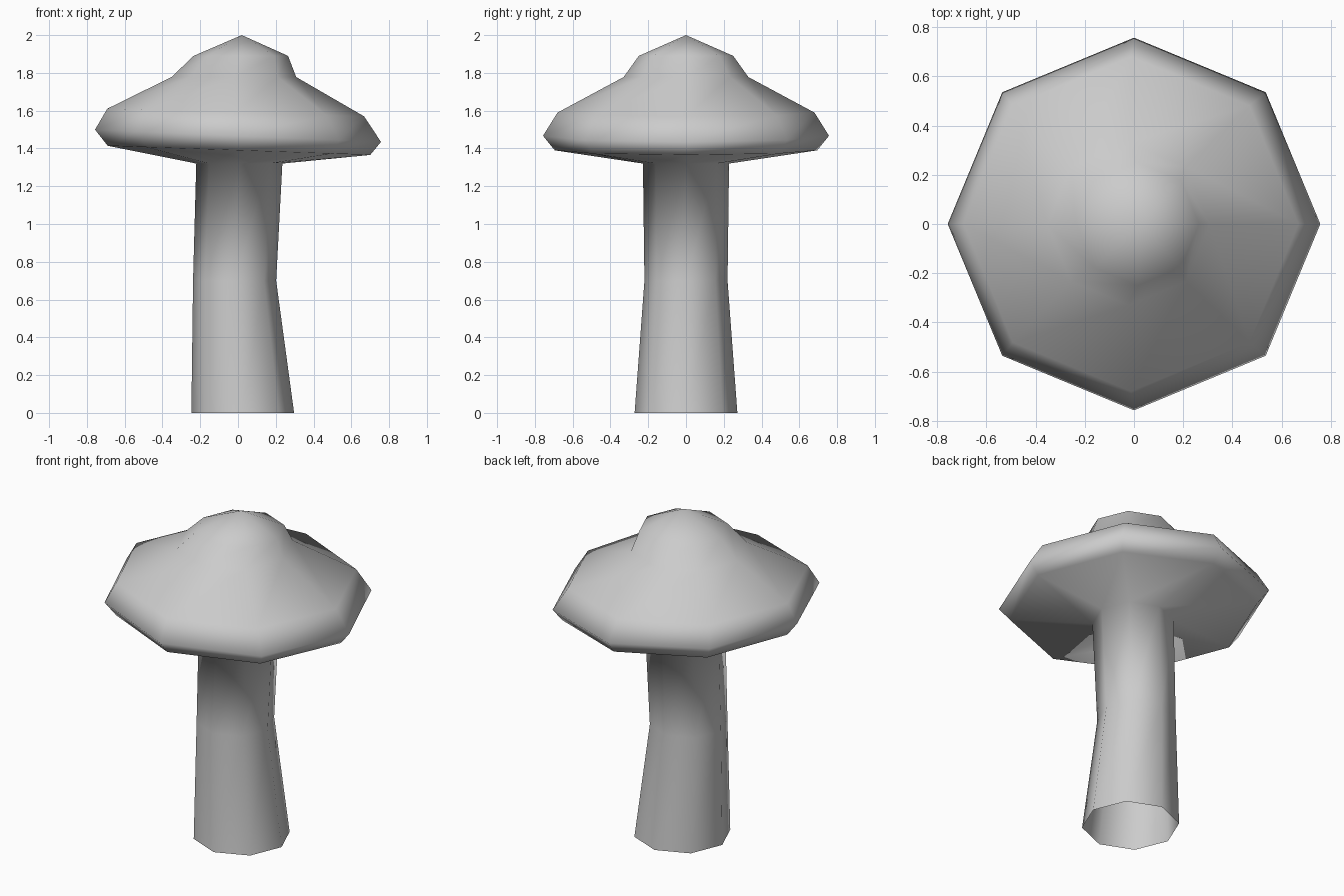
import bpy, bmesh
from math import cos, sin, tau

cube = bpy.data.objects.get("Cube")
if cube:
    bpy.data.objects.remove(cube)

SIDES = 8

# One flat colour
grey = bpy.data.materials.new("plain grey")
grey.use_nodes = True
colour = (0.6, 0.6, 0.6, 1)
grey.diffuse_color = colour
grey.node_tree.nodes["Principled BSDF"].inputs["Base Color"].default_value = colour


def add_ring(bm, cx, radius, z, tilt):
    """Octagonal ring, leaning along x by the tilt slope."""
    ring = []
    for i in range(SIDES):
        x, y = radius * cos(tau * i / SIDES), radius * sin(tau * i / SIDES)
        ring.append(bm.verts.new((cx + x, y, z + tilt * x)))
    return ring


def bridge(bm, low, high):
    for i in range(SIDES):
        j = (i + 1) % SIDES
        bm.faces.new((low[i], low[j], high[j], high[i]))


# Rings from the open foot to the crown: centre x, radius, height, tilt
stem = [(0.025, 0.272, 0, 0), (-0.018, 0.22, 0.7, 0), (0.007, 0.228, 1.32, 0)]
cap = [(0.005, 0.695, 1.39, -0.035),   # lower rim
       (0, 0.757, 1.467, -0.043),      # widest edge
       (-0.012, 0.68, 1.59, -0.03),    # upper rim
       (-0.022, 0.33, 1.778, 0),       # shoulder
       (0.015, 0.25, 1.89, 0)]         # crown

bm = bmesh.new()
rings = [add_ring(bm, *r) for r in stem + cap]
for low, high in zip(rings, rings[1:]):
    bridge(bm, low, high)

# Pointed top
apex = bm.verts.new((0.02, 0, 2))
for i in range(SIDES):
    bm.faces.new((rings[-1][i], rings[-1][(i + 1) % SIDES], apex))

for face in bm.faces:
    face.smooth = True

mesh = bpy.data.meshes.new("mushroom")
bm.to_mesh(mesh)
bm.free()
mesh.materials.append(grey)
mushroom = bpy.data.objects.new("mushroom", mesh)
bpy.context.collection.objects.link(mushroom)
